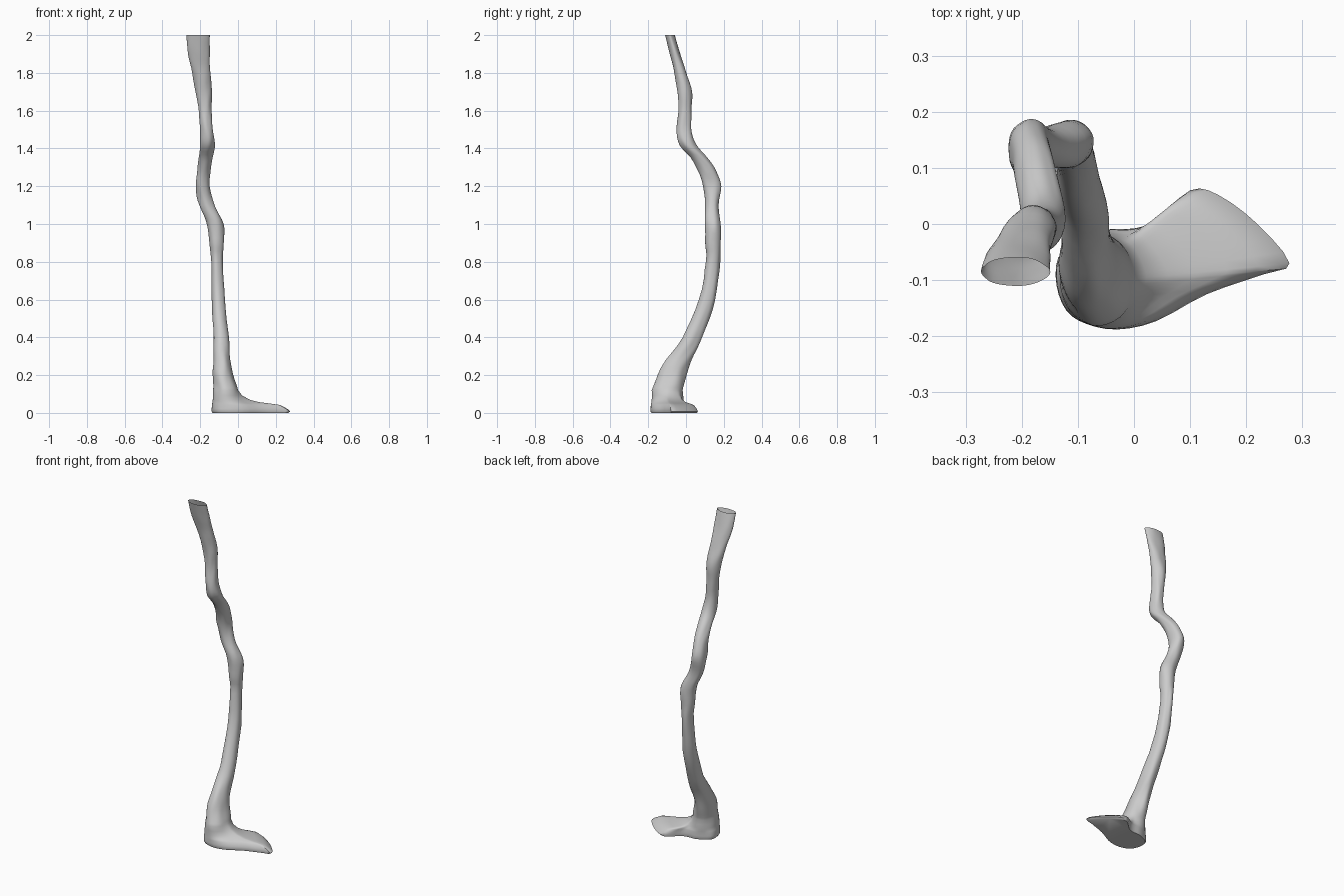
import bpy, bmesh, math
from mathutils import Vector, noise

if "Cube" in bpy.data.objects:
    bpy.data.objects.remove(bpy.data.objects["Cube"])

# Trunk slices: z, xmin, xmax, ymin, ymax
SLICES = [
    (0.12, -.132, .000, -.180, -.015), (0.20, -.132, -.025, -.150, .000),
    (0.28, -.130, -.040, -.105, .030), (0.40, -.130, -.050, -.020, .085),
    (0.60, -.140, -.068, .070, .155), (0.80, -.142, -.082, .105, .180),
    (0.90, -.152, -.074, .103, .183), (1.00, -.165, -.077, .100, .185),
    (1.10, -.205, -.125, .102, .173), (1.20, -.225, -.148, .090, .187),
    (1.28, -.215, -.145, .065, .160), (1.35, -.207, -.135, .028, .112),
    (1.42, -.200, -.123, -.035, .055), (1.50, -.202, -.133, -.050, .030),
    (1.60, -.208, -.140, -.040, .030), (1.70, -.225, -.138, -.045, .030),
    (1.80, -.242, -.145, -.062, .003), (1.90, -.265, -.148, -.085, -.030),
    (2.00, -.275, -.150, -.110, -.060)]

# Foot outline: x, y, matching angle on the trunk in degrees
FOOT = [
    (.277, -.07, 0), (.22, .00, 15), (.15, .052, 28), (.10, .06, 42),
    (.04, .008, 55), (.00, -.008, 68), (-.05, -.01, 90), (-.10, -.03, 125),
    (-.135, -.06, 160), (-.138, -.11, 190), (-.12, -.155, 215),
    (-.085, -.178, 240), (-.03, -.188, 275), (.04, -.173, 305),
    (.13, -.125, 330), (.23, -.09, 348)]
# Foot height: blend from outline to trunk, z
FOOT_STEPS = [(0, .008), (.06, .022), (.2, .042), (.4, .05), (.6, .057), (.78, .07), (.92, .092)]


def spline(a, b, c, d, t):
    return [.5 * (2*q + (r-p)*t + (2*p-5*q+4*r-s)*t*t + (3*q-p-3*r+s)*t**3)
            for p, q, r, s in zip(a, b, c, d)]


# Resample the outline (closed) and the trunk slices (open)
n, sub = len(FOOT), 3
outline = []
for i in range(n):
    a, b, c, d = (list(FOOT[(i + k) % n]) for k in (-1, 0, 1, 2))
    a[2] -= 360 if i == 0 else 0
    c[2] += 360 if i + 1 >= n else 0
    d[2] += 360 if i + 2 >= n else 0
    outline += [spline(a, b, c, d, k / sub) for k in range(sub)]

slices, last = [], len(SLICES) - 1
for i in range(last):
    pts = [SLICES[min(max(i + k, 0), last)] for k in (-1, 0, 1, 2)]
    slices += [spline(*pts, k / 4) for k in range(4)]
slices.append(SLICES[-1])


def trunk_ring(s, rough=1):
    z, x0, x1, y0, y1 = s
    ring = []
    for _, _, deg in outline:
        a = math.radians(deg)
        ca, sa = math.cos(a), math.sin(a)
        r = 1 + rough * .1 * (noise.noise(Vector((ca * 1.3, sa * 1.3, z * 11))))
        p = Vector(((x0 + x1) / 2 + (x1 - x0) / 2 * ca * r,
                    (y0 + y1) / 2 + (y1 - y0) / 2 * sa * r, z))
        ring.append(p)
    return ring


# Foot rings blend into the trunk rings
base = trunk_ring(slices[0], 0)
rings = []
for t, z in FOOT_STEPS:
    rings.append([Vector((o[0] + (b.x - o[0]) * t, o[1] + (b.y - o[1]) * t, z))
                  for o, b in zip(outline, base)])
rings += [trunk_ring(s) for s in slices]

# Skin the rings; flat sole, open hollow top
bm = bmesh.new()
vr = [[bm.verts.new(p) for p in r] for r in rings]
m = len(outline)
for lo, hi in zip(vr, vr[1:]):
    for j in range(m):
        k = (j + 1) % m
        bm.faces.new((lo[j], lo[k], hi[k], hi[j]))
sole = [bm.verts.new((v.co.x * .96, v.co.y * .96 - .003, 0)) for v in vr[0]]
for j in range(m):
    k = (j + 1) % m
    bm.faces.new((sole[j], sole[k], vr[0][k], vr[0][j]))
bm.faces.new(sole[::-1])
mesh = bpy.data.meshes.new("trunk_and_foot")
bm.to_mesh(mesh)
bm.free()
trunk = bpy.data.objects.new("trunk_and_foot", mesh)
bpy.context.collection.objects.link(trunk)
bpy.context.view_layer.objects.active = trunk
trunk.select_set(True)
bpy.ops.object.shade_smooth_by_angle(angle=math.radians(50))
